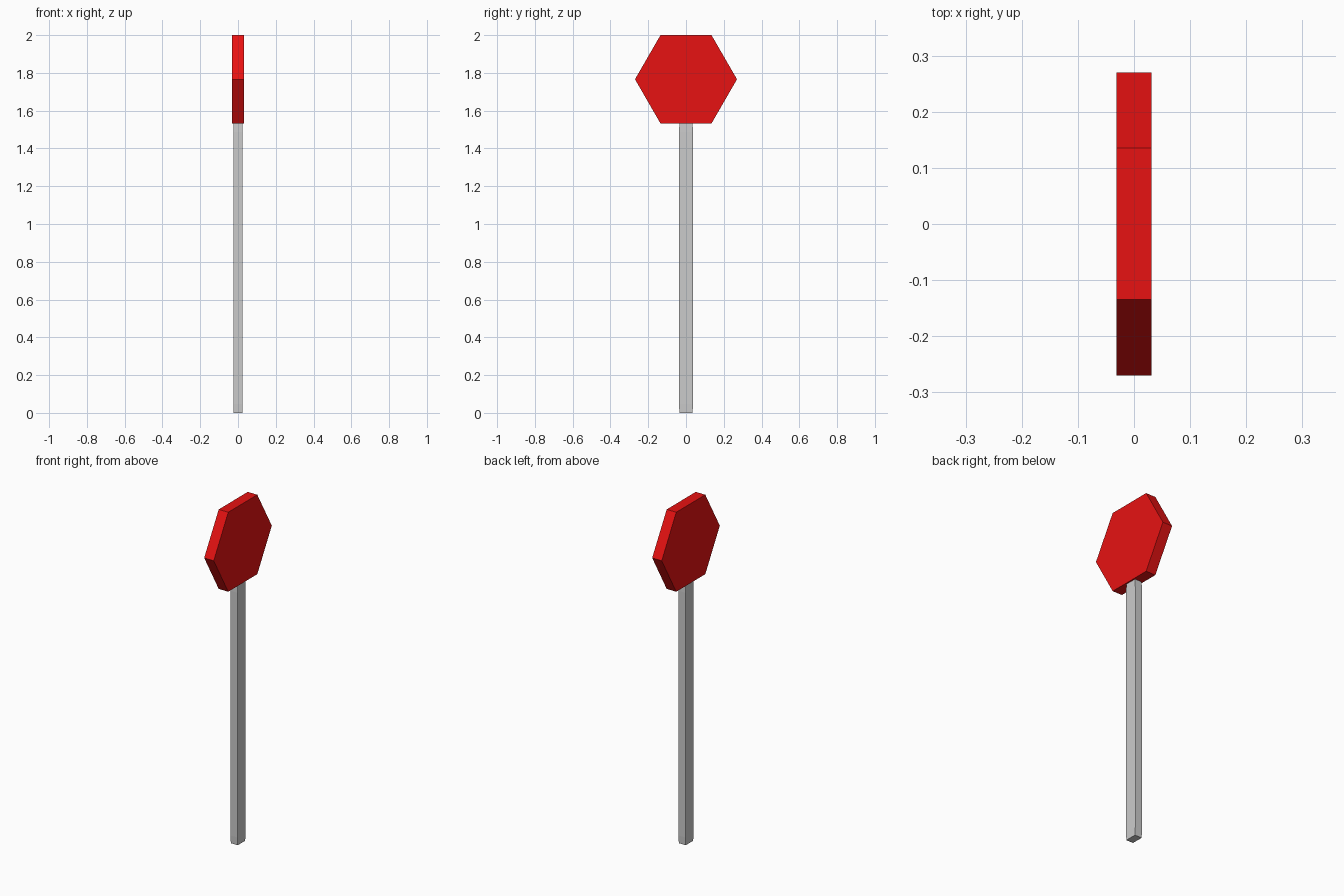
import bpy
import bmesh
import math
from mathutils import Matrix

if "Cube" in bpy.data.objects:
    bpy.data.objects.remove(bpy.data.objects["Cube"])


def add_object(name, bm):
    mesh = bpy.data.meshes.new(name)
    bm.to_mesh(mesh)
    bm.free()
    obj = bpy.data.objects.new(name, mesh)
    bpy.context.collection.objects.link(obj)
    return obj


SIGN_RADIUS = 0.27
SIGN_THICKNESS = 0.062
sign_half_height = SIGN_RADIUS * math.cos(math.pi / 6)
sign_z = 2.0 - sign_half_height
post_height = 2.0 - 2 * sign_half_height

# Post: chamfered cube stretched to a slim bar, so the chamfers lengthen at the ends
bm = bmesh.new()
bmesh.ops.create_cube(bm, size=2)
bmesh.ops.bevel(bm, geom=bm.edges[:], offset=0.06, segments=1, affect='EDGES')
bmesh.ops.scale(bm, vec=(0.024, 0.037, post_height / 2), verts=bm.verts)
bmesh.ops.translate(bm, vec=(0, 0, post_height / 2), verts=bm.verts)
add_object("post", bm)

# Sign plate: six-sided prism facing along x, corners pointing to the sides
bm = bmesh.new()
bmesh.ops.create_cone(bm, cap_ends=True, segments=6, radius1=SIGN_RADIUS,
                      radius2=SIGN_RADIUS, depth=SIGN_THICKNESS,
                      matrix=Matrix.Translation((0, 0, sign_z))
                      @ Matrix.Rotation(math.pi / 2, 4, 'Y'))
# Put a corner on the +y axis whichever way the circle starts
corner = max(bm.verts, key=lambda v: v.co.y)
angle = math.atan2(corner.co.z - sign_z, corner.co.y)
bmesh.ops.rotate(bm, cent=(0, 0, sign_z), verts=bm.verts,
                 matrix=Matrix.Rotation(-angle, 3, 'X'))
sign = add_object("sign_plate", bm)

red = bpy.data.materials.new("sign_red")
red.diffuse_color = (0.8, 0.006, 0.006, 1)
red.use_nodes = True
red.node_tree.nodes["Principled BSDF"].inputs["Base Color"].default_value = red.diffuse_color
sign.data.materials.append(red)
